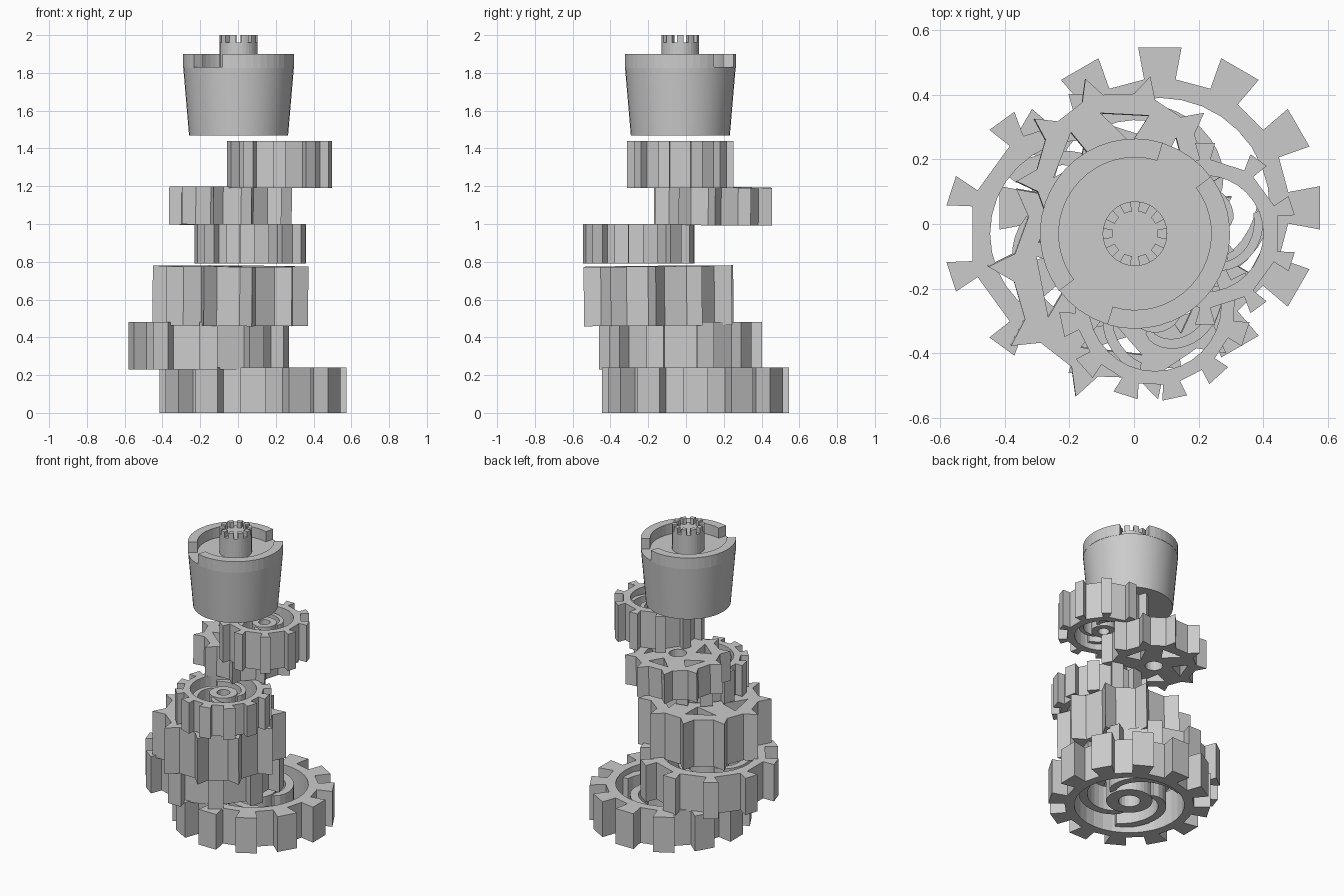
import bpy, bmesh
from math import sin, cos, radians

if "Cube" in bpy.data.objects:
    bpy.data.objects.remove(bpy.data.objects["Cube"])


def polar(r, deg):
    return (r * cos(radians(deg)), r * sin(radians(deg)))


def circle(r, n=32):
    return [polar(r, 360 * i / n) for i in range(n)]


def plate(name, loops, centre, z0, z1, tilt=(0, 0)):
    """Extrude closed outlines (inner loops become holes) from z0 to z1."""
    cu = bpy.data.curves.new(name + "_outline", 'CURVE')
    cu.dimensions = '2D'
    cu.fill_mode = 'BOTH'
    cu.extrude = (z1 - z0) / 2
    for pts in loops:
        sp = cu.splines.new('POLY')
        sp.points.add(len(pts) - 1)
        for p, (x, y) in zip(sp.points, pts):
            p.co = (x, y, 0, 1)
        sp.use_cyclic_u = True
    tmp = bpy.data.objects.new(name + "_tmp", cu)
    bpy.context.collection.objects.link(tmp)
    dg = bpy.context.evaluated_depsgraph_get()
    me = bpy.data.meshes.new_from_object(tmp.evaluated_get(dg))
    bpy.data.objects.remove(tmp)
    bpy.data.curves.remove(cu)
    me.name = name
    bm = bmesh.new()
    bm.from_mesh(me)
    bmesh.ops.remove_doubles(bm, verts=bm.verts, dist=1e-5)
    bmesh.ops.recalc_face_normals(bm, faces=bm.faces)
    for f in bm.faces:
        f.smooth = False
    bm.to_mesh(me)
    bm.free()
    ob = bpy.data.objects.new(name, me)
    ob.location = (centre[0], centre[1], (z0 + z1) / 2)
    ob.rotation_euler = (radians(tilt[0]), radians(tilt[1]), 0)
    bpy.context.collection.objects.link(ob)
    return ob


def teeth(n, phase, tip, root, half_tip, half_root):
    """Outline of a gear; half_tip = 0 gives pointed teeth."""
    pts = []
    for i in range(n):
        a = phase + 360 * i / n
        pts.append(polar(root, a - half_root))
        if half_tip:
            pts += [polar(tip, a - half_tip), polar(tip, a + half_tip)]
        else:
            pts.append(polar(tip, a))
        pts.append(polar(root, a + half_root))
    return pts


def swirl_blade(r0, r1, start, sweep, width, n=14):
    """Curved spoke winding outward from the hub."""
    inner, outer = [], []
    for i in range(n + 1):
        t = i / n
        r = r0 + (r1 - r0) * t ** 0.75
        inner.append(polar(r - width / 2, start + sweep * t))
        outer.append(polar(r + width / 2, start + sweep * t))
    return inner + outer[::-1]


def arc_band(r0, r1, a0, a1, n=14):
    angs = [a0 + (a1 - a0) * i / n for i in range(n + 1)]
    return [polar(r0, a) for a in angs] + [polar(r1, a) for a in reversed(angs)]


# open gears: toothed ring, hub and curved spokes
# name, centre, z range, teeth, phase, tip, root, bore, half tip, half root
open_gears = [
    ("base_gear", (0.08, 0.05), 0.0, 0.24, 12, 0, 0.50, 0.40, 0.34, 7.7, 7.0),
    ("second_gear", (-0.155, -0.03), 0.23, 0.48, 10, 18, 0.434, 0.355, 0.29, 6.3, 4.2),
    ("fourth_gear", (0.065, -0.25), 0.79, 1.0, 12, 12, 0.297, 0.248, 0.205, 7.6, 6.2),
    ("top_gear", (0.22, -0.03), 1.19, 1.44, 10, 18, 0.283, 0.23, 0.18, 6.3, 4.2),
]
for name, c, z0, z1, n, ph, tip, root, bore, ht, hr in open_gears:
    plate(name + "_ring", [teeth(n, ph, tip, root, ht, hr), circle(bore)], c, z0, z1)
    h = z1 - z0
    plate(name + "_hub", [circle(bore * 0.42), circle(bore * 0.2, 20)],
          c, z0 + 0.12 * h, z1 - 0.12 * h)
    for k in range(3):
        blade = swirl_blade(bore * 0.38, bore * 0.98, ph + 120 * k, 125, bore * 0.16)
        plate(f"{name}_spoke_{k + 1}", [blade], c, z0 + 0.16 * h, z1 - 0.16 * h)

# star gears: pointed teeth, bore and pinwheel cut-outs, slightly tilted
star_gears = [
    ("third_gear", (-0.04, -0.145), 0.463, 0.777, 178, 0.412, 0.333, (0.6, 0.3)),
    ("fifth_gear", (-0.04, 0.143), 0.995, 1.195, 2, 0.325, 0.262, (-0.5, 0.5)),
]
for name, c, z0, z1, ph, tip, root, tilt in star_gears:
    loops = [teeth(10, ph, tip, root, 0, 7.5), circle(root * 0.21, 20)]
    for k in range(5):
        a = ph + 72 * k
        loops.append([polar(root * 0.42, a), polar(root * 0.8, a - 8),
                      polar(root * 0.8, a + 34)])
    plate(name, loops, c, z0, z1, tilt)

# tapered cup body
CUP = (0.003, -0.03)
profile = [(0.262, 1.468), (0.293, 1.83)]
bm = bmesh.new()
rings = [[bm.verts.new((*polar(r, 360 * i / 40), z)) for i in range(40)]
         for r, z in profile]
bm.faces.new(rings[0][::-1])
bm.faces.new(rings[1])
for i in range(40):
    j = (i + 1) % 40
    f = bm.faces.new((rings[0][i], rings[0][j], rings[1][j], rings[1][i]))
    f.smooth = True
for e in bm.edges:
    if any(len(f.verts) > 4 for f in e.link_faces):
        e.smooth = False
me = bpy.data.meshes.new("cup_body")
bm.to_mesh(me)
bm.free()
cup = bpy.data.objects.new("cup_body", me)
cup.location = (*CUP, 0)
bpy.context.collection.objects.link(cup)

# raised rim in two halves, with a gap on each side
for k, a in enumerate((73, 253)):
    plate(f"cup_rim_{k + 1}", [arc_band(0.236, 0.294, a, a + 144, 18)], CUP, 1.825, 1.90)

# central post with a castellated crown
plate("post", [circle(0.1)], CUP, 1.82, 1.962)
for k in range(10):
    a = 36 * k
    plate(f"crown_tooth_{k + 1}", [arc_band(0.07, 0.1, a - 10, a + 10, 3)], CUP, 1.96, 2.0)
